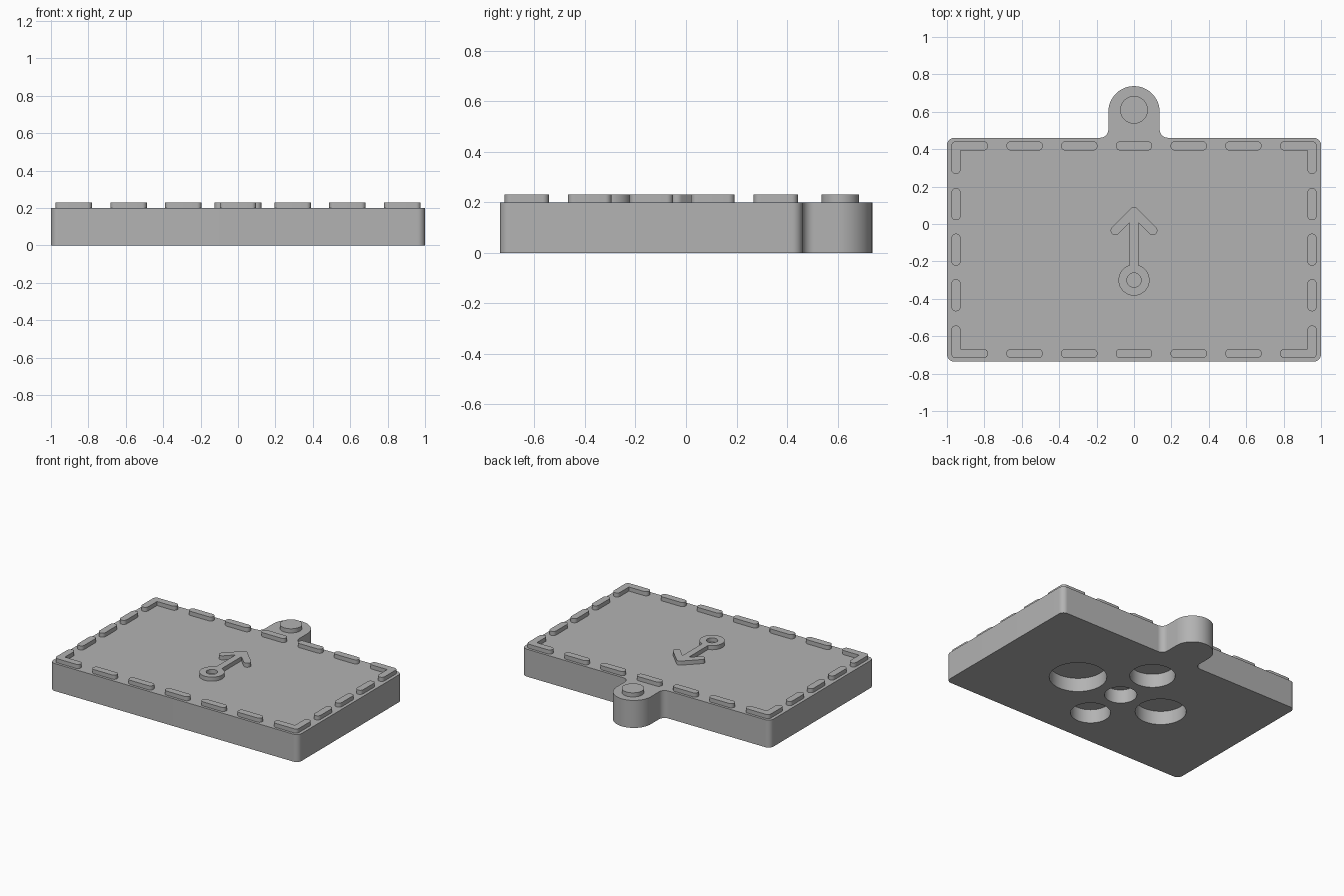
import bpy, bmesh
from math import sin, cos, pi, radians, asin, degrees

cube = bpy.data.objects.get("Cube")
if cube:
    bpy.data.objects.remove(cube, do_unlink=True)

grey = bpy.data.materials.new("mid grey")
grey.use_nodes = True
grey.diffuse_color = (0.45, 0.45, 0.45, 1)
grey.node_tree.nodes["Principled BSDF"].inputs["Base Color"].default_value = (0.45, 0.45, 0.45, 1)

THICK, RELIEF = 0.2, 0.23        # plate top and raised top
MID_Y, HALF_Y = -0.1375, 0.5985  # plate centre and half depth
W = 0.025                        # half width of raised strokes


def arc(cx, cy, r, a0, a1, n=12):
    """Points on an arc, angles in degrees."""
    steps = [radians(a0 + (a1 - a0) * i / n) for i in range(n + 1)]
    return [(cx + r * cos(a), cy + r * sin(a)) for a in steps]


def circle(cx, cy, r, n=64):
    return arc(cx, cy, r, 0, 360, n)[:-1]


def mirrored(half):
    """Close a right-hand half outline across x = 0."""
    return half + [(-x, y) for x, y in reversed(half) if x > 1e-4]


def prism(name, outline, z0, z1):
    bm = bmesh.new()
    face = bm.faces.new([bm.verts.new((x, y, z0)) for x, y in outline])
    top = bmesh.ops.extrude_face_region(bm, geom=[face])["geom"]
    verts = [v for v in top if isinstance(v, bmesh.types.BMVert)]
    bmesh.ops.translate(bm, verts=verts, vec=(0, 0, z1 - z0))
    bmesh.ops.remove_doubles(bm, verts=bm.verts, dist=1e-5)
    bmesh.ops.recalc_face_normals(bm, faces=bm.faces)
    mesh = bpy.data.meshes.new(name)
    bm.to_mesh(mesh)
    bm.free()
    mesh.materials.append(grey)
    obj = bpy.data.objects.new(name, mesh)
    bpy.context.collection.objects.link(obj)
    return obj


def activate(obj):
    bpy.ops.object.select_all(action='DESELECT')
    obj.select_set(True)
    bpy.context.view_layer.objects.active = obj


def cut(obj, cutter):
    mod = obj.modifiers.new("hole", 'BOOLEAN')
    mod.operation, mod.solver, mod.object = 'DIFFERENCE', 'EXACT', cutter
    activate(obj)
    bpy.ops.object.modifier_apply(modifier=mod.name)
    bpy.data.objects.remove(cutter, do_unlink=True)


parts = []

# Plate with rounded corners and a filleted hanging tab
R, F, T = 0.04, 0.045, 0.137
y_back, y_front = MID_Y + HALF_Y, MID_Y - HALF_Y
half = [(0, y_front)]
half += arc(1 - R, y_front + R, R, -90, 0)
half += arc(1 - R, y_back - R, R, 0, 90)
half += arc(T + F, y_back + F, F, 270, 180)
half += arc(0, 0.737 - T, T, 0, 90, 24)
plate = prism("plate", mirrored(half), 0, THICK)
parts.append(plate)

# Round blind recesses in the underside, graded in size around a centre one
GAP = 0.177
recesses = [(0, 0, 0.107), (1, 0, 0.19), (-1, 0, 0.168), (0, 1, 0.15), (0, -1, 0.132)]
for dx, dy, r in recesses:
    centre = (dx * (GAP + r), MID_Y + dy * (GAP + r))
    cut(plate, prism("recess_cutter", circle(*centre, r), -0.1, 0.1))

# Stud on the tab
parts.append(prism("tab_stud", circle(0, 0.61, 0.074), THICK, RELIEF))

# Stitch dashes along the border
EX, EY = 0.952, 0.555            # border line, from the plate centre
for side in (-1, 1):
    for i in range(-2, 3):
        h, cx, cy = 0.0975 - W, 0.2925 * i, MID_Y + side * EY
        shape = arc(cx + h, cy, W, -90, 90) + arc(cx - h, cy, W, 90, 270)
        parts.append(prism("long_edge_dash", shape, THICK, RELIEF))
    for i in range(-1, 2):
        h, cx, cy = 0.086 - W, side * EX, MID_Y + 0.2435 * i
        shape = arc(cx, cy + h, W, 0, 180) + arc(cx, cy - h, W, 180, 360)
        parts.append(prism("short_edge_dash", shape, THICK, RELIEF))

# L-shaped corner stitches
corner = (arc(EX, EY, W, 0, 90)
          + arc(0.805, EY, W, 90, 270) + [(EX - W, EY - W)]
          + arc(EX, 0.43, W, 180, 360))
for sx in (-1, 1):
    for sy in (-1, 1):
        shape = [(sx * x, MID_Y + sy * y) for x, y in corner]
        parts.append(prism("corner_stitch", shape, THICK, RELIEF))

# Arrow with a ring at its tail
SHAFT, RING, RING_Y, TIP_Y = 0.024, 0.083, -0.3, 0.065
half = arc(0, RING_Y, RING, -90, 90 - degrees(asin(SHAFT / RING)), 32)
half += [(SHAFT, TIP_Y - W * 2 ** 0.5 - SHAFT)]
half += arc(0.1, TIP_Y - 0.1, W, 225, 405)
half += arc(0, TIP_Y, W, 45, 90, 6)
arrow = prism("arrow", mirrored(half), THICK, RELIEF)
cut(arrow, prism("ring_cutter", circle(0, RING_Y, 0.038), THICK - 0.1, RELIEF + 0.1))
parts.append(arrow)

# Smooth the rounded walls and keep the rims crisp
for obj in parts:
    activate(obj)
    bpy.ops.object.shade_smooth_by_angle(angle=radians(30))
